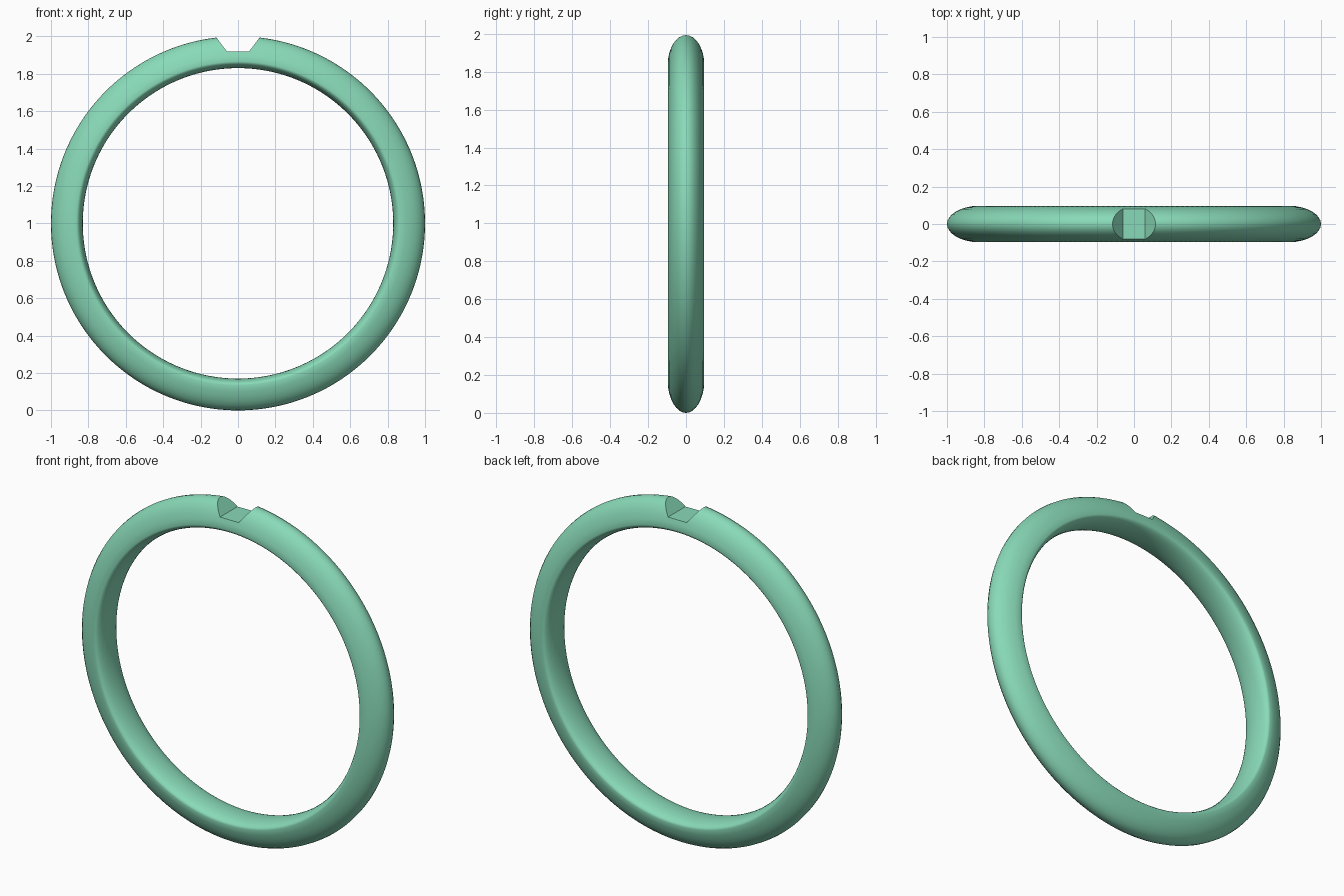
import bpy, bmesh, math

if "Cube" in bpy.data.objects:
    bpy.data.objects.remove(bpy.data.objects["Cube"])

SEGMENTS = 192
ARC = 14


def new_object(name, bm):
    bmesh.ops.recalc_face_normals(bm, faces=bm.faces)
    mesh = bpy.data.meshes.new(name)
    bm.to_mesh(mesh)
    bm.free()
    obj = bpy.data.objects.new(name, mesh)
    bpy.context.collection.objects.link(obj)
    return obj


# Band cross-section (radius, y): domed outside, gently rounded inside
half = 0.095
t0 = math.acos(0.045 / 0.18)
profile = []
for i in range(ARC + 1):
    t = -t0 + 2 * t0 * i / ARC
    profile.append((0.82 + 0.18 * math.cos(t), half * math.sin(t) / math.sin(t0)))
for i in range(1, ARC):
    t = math.pi * i / ARC
    profile.append((0.865 - 0.035 * math.sin(t), half * math.cos(t)))

# Band swept around the y axis
bm = bmesh.new()
rings = []
for s in range(SEGMENTS):
    a = 2 * math.pi * s / SEGMENTS
    rings.append([bm.verts.new((r * math.cos(a), y, 1 + r * math.sin(a))) for r, y in profile])
n = len(profile)
for s in range(SEGMENTS):
    p, q = rings[s], rings[(s + 1) % SEGMENTS]
    for i in range(n):
        j = (i + 1) % n
        bm.faces.new((p[i], p[j], q[j], q[i]))
band = new_object("ring_band", bm)

# Trapezoid cutter for the stone seat at the top
bm = bmesh.new()
outline = [(-0.06, 1.92), (0.06, 1.92), (0.196, 2.1), (-0.196, 2.1)]
face = bm.faces.new([bm.verts.new((x, -0.2, z)) for x, z in outline])
out = bmesh.ops.extrude_face_region(bm, geom=[face])
bmesh.ops.translate(bm, vec=(0, 0.4, 0),
                    verts=[v for v in out["geom"] if isinstance(v, bmesh.types.BMVert)])
cutter = new_object("seat_cutter", bm)

# Cut the seat, then drop the cutter
bpy.context.view_layer.objects.active = band
band.select_set(True)
cut = band.modifiers.new("seat", 'BOOLEAN')
cut.operation = 'DIFFERENCE'
cut.solver = 'EXACT'
cut.object = cutter
bpy.ops.object.modifier_apply(modifier=cut.name)
bpy.data.objects.remove(cutter)

# Smooth shading and green colour
bpy.ops.object.shade_smooth_by_angle(angle=math.radians(35))
mat = bpy.data.materials.new("green")
mat.diffuse_color = (0.25, 0.70, 0.48, 1)
mat.use_nodes = True
mat.node_tree.nodes["Principled BSDF"].inputs["Base Color"].default_value = mat.diffuse_color
band.data.materials.clear()
band.data.materials.append(mat)
for poly in band.data.polygons:
    poly.material_index = 0
